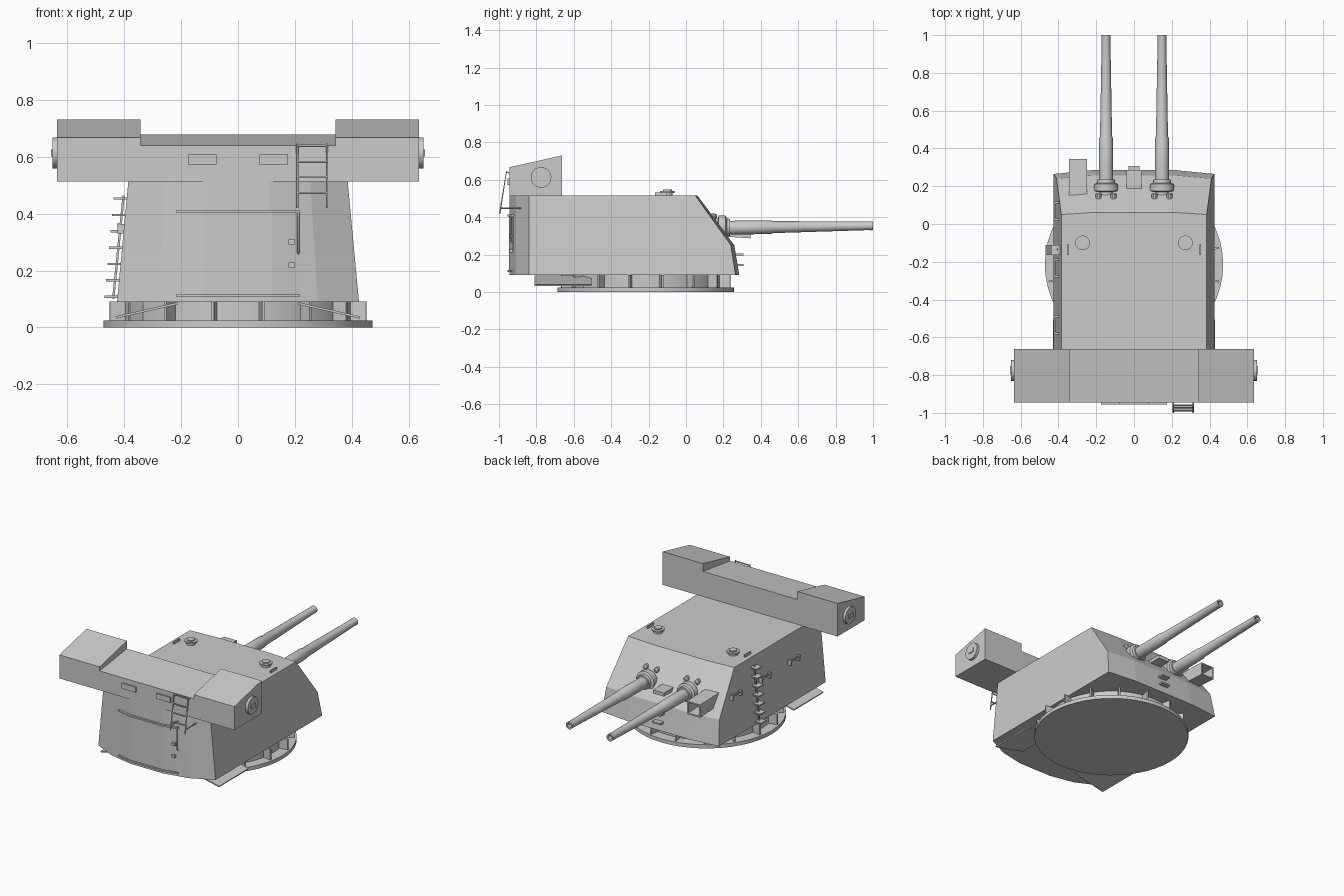
import bpy, bmesh
from math import pi, cos, sin, atan2
from mathutils import Vector, Euler

if "Cube" in bpy.data.objects:
    bpy.data.objects.remove(bpy.data.objects["Cube"])


def mesh_object(name, verts, faces):
    me = bpy.data.meshes.new(name)
    me.from_pydata(verts, [], faces)
    bm = bmesh.new()
    bm.from_mesh(me)
    bmesh.ops.recalc_face_normals(bm, faces=bm.faces)
    bm.to_mesh(me)
    bm.free()
    ob = bpy.data.objects.new(name, me)
    bpy.context.collection.objects.link(ob)
    return ob


def loft(name, rings):
    n = len(rings[0])
    verts = [p for r in rings for p in r]
    faces = [(k*n+i, k*n+(i+1) % n, (k+1)*n+(i+1) % n, (k+1)*n+i)
             for k in range(len(rings)-1) for i in range(n)]
    faces += [tuple(range(n)), tuple(range(len(verts)-n, len(verts)))]
    return mesh_object(name, verts, faces)


def box(name, x, y, z, rot=(0, 0, 0)):
    """Box from (min, max) ranges, rotated about its centre."""
    c = Vector((sum(x)/2, sum(y)/2, sum(z)/2))
    rings = [[(a-c.x, b-c.y, h-c.z) for a, b in
              ((x[0], y[0]), (x[1], y[0]), (x[1], y[1]), (x[0], y[1]))] for h in z]
    ob = loft(name, rings)
    ob.location, ob.rotation_euler = c, Euler(rot)
    return ob


def lathe(name, profile, loc, axis='Z', sides=24, smooth=True):
    """Spin (radius, height) pairs about an axis."""
    rings = [[(r*cos(2*pi*i/sides), r*sin(2*pi*i/sides), h) for i in range(sides)]
             for r, h in profile]
    ob = loft(name, rings)
    ob.location = loc
    ob.rotation_euler = {'Z': (0, 0, 0), 'Y': (-pi/2, 0, 0), 'X': (0, pi/2, 0)}[axis]
    if smooth:
        bpy.context.view_layer.objects.active = ob
        ob.select_set(True)
        bpy.ops.object.shade_smooth_by_angle(angle=0.6)
        ob.select_set(False)
    return ob


def bars(name, paths, r=0.004):
    """Set of round bars along polylines."""
    cu = bpy.data.curves.new(name, 'CURVE')
    cu.dimensions, cu.bevel_depth, cu.bevel_resolution = '3D', r, 1
    cu.use_fill_caps = True
    for path in paths:
        s = cu.splines.new('POLY')
        s.points.add(len(path)-1)
        for p, q in zip(s.points, path):
            p.co = (*q, 1)
    ob = bpy.data.objects.new(name, cu)
    bpy.context.collection.objects.link(ob)
    return ob


# Armoured gun house: flat sides, curved rear, two-stage sloping front
def hull_ring(z, w, y_edge, y_mid):
    s = w/0.425
    half = [(0.22*s, y_mid), (w, y_edge), (w, -0.84), (0.28*s, -0.91), (0.12*s, -0.943)]
    return [(x, y, z) for x, y in half] + [(-x, y, z) for x, y in reversed(half)]


loft("gun_house", [hull_ring(0.09, 0.425, 0.265, 0.285),
                   hull_ring(0.25, 0.41, 0.24, 0.258),
                   hull_ring(0.515, 0.385, 0.05, 0.062)])

# Turntable with radial brackets
CY = -0.215
lathe("turntable_plate", [(0.472, 0), (0.472, 0.024)], (0, CY, 0), sides=48)
lathe("turntable_drum", [(0.405, 0.02), (0.405, 0.095)], (0, CY, 0), sides=48)
for i in range(16):
    a = 2*pi*(i+0.5)/16
    x, y = 0.425*cos(a), CY+0.425*sin(a)
    box("turntable_bracket", (x-0.035, x+0.035), (y-0.005, y+0.005), (0.02, 0.092), (0, 0, a))

# Sloping flaps under the rear
for s in (-1, 1):
    box("under_flap", (s*0.32-0.112, s*0.32+0.112), (-0.81, -0.505), (0.056, 0.064),
        (0, s*atan2(0.05, 0.22), 0))

# Rangefinder: low middle and tall ends, all with sloping tops
RY = (-0.945, -0.663)
for name, x0, x1, zr, zf in (("rangefinder_middle", -0.342, 0.342, 0.64, 0.678),
                             ("rangefinder_end", -0.635, -0.342, 0.667, 0.73),
                             ("rangefinder_end", 0.342, 0.635, 0.667, 0.73)):
    loft(name, [[(x, RY[0], 0.513), (x, RY[1], 0.513), (x, RY[1], zf), (x, RY[0], zr)]
                for x in (x0, x1)])
for s in (-1, 1):
    lathe("rangefinder_cap", [(0.055, -0.012), (0.055, 0.012)], (s*0.64, -0.775, 0.613), 'X')
    box("rangefinder_lens", sorted((s*0.63, s*0.657)), (-0.797, -0.753), (0.60, 0.626))
    box("rear_window", (s*0.125-0.05, s*0.125+0.05), (-0.955, -0.94), (0.573, 0.608))

# Guns, collars and bolts, mirrored
for s in (-1, 1):
    x = s*0.148
    gun = lathe("gun_barrel", [(0.037, -0.06), (0.037, 0.1), (0.036, 0.255), (0.032, 0.265),
                               (0.023, 0.778), (0.024, 0.785), (0.024, 0.80),
                               (0.014, 0.80), (0.013, 0.74)], (x, 0.2, 0.343), 'Y')
    gun.rotation_euler.x += 0.014
    lathe("gun_collar", [(0.047, -0.07), (0.047, -0.03), (0.064, -0.025), (0.064, 0.012),
                         (0.048, 0.018), (0.046, 0.036)], (x, 0.2, 0.345), 'Y', 16)
    for d in (-0.04, 0.04):
        lathe("gun_port_bolt", [(0.016, -0.03), (0.016, 0.012), (0.008, 0.02)],
              (x+d, 0.145, 0.405), 'Y', 10)

# Sight hood with recessed opening, on the left of the front slope
def hood_ring(x0, x1, top, low, y):
    return [(x0, y, low), (x1, y, low), (x1, y, top), (x0, y, top)]


loft("sight_hood", [hood_ring(-0.345, -0.25, 0.378, 0.30, 0.15),
                    hood_ring(-0.345, -0.25, 0.372, 0.287, 0.345),
                    hood_ring(-0.337, -0.258, 0.364, 0.295, 0.345),
                    hood_ring(-0.337, -0.258, 0.364, 0.30, 0.25)])

# Shelf between the guns and steps below it
box("front_shelf", (-0.04, 0.04), (0.17, 0.285), (0.322, 0.345))
for z in (0.145, 0.2):
    box("front_step", (-0.03, 0.03), (0.25, 0.308), (z-0.005, z+0.005))

# Roof periscopes and guards
for s in (-1, 1):
    lathe("periscope", [(0.029, -0.01), (0.029, 0.014), (0.039, 0.015), (0.039, 0.024),
                        (0.024, 0.025), (0.024, 0.032)], (s*0.272, -0.1, 0.515), sides=16)
    box("roof_guard", (s*0.352-0.004, s*0.352+0.004), (-0.165, -0.105), (0.51, 0.531))


# Rear door wrapped on the curved wall, with lips and latches
def wrapped(name, w, off, z0, z1):
    out = [(-w, -0.922), (-0.12, -0.943), (0.12, -0.943), (w, -0.922)]
    plan = [(x, y-off) for x, y in out] + [(x, y+0.02) for x, y in reversed(out)]
    return loft(name, [[(x, y, z) for x, y in plan] for z in (z0, z1)])


wrapped("rear_door", 0.208, 0.004, 0.115, 0.405)
for z in (0.112, 0.408):
    wrapped("door_lip", 0.216, 0.012, z-0.005, z+0.005)
for z in (0.22, 0.3):
    box("door_latch", (0.178, 0.2), (-0.944, -0.92), (z-0.009, z+0.009))
bars("door_handrail", [[(0.212, -0.92, 0.26), (0.212, -0.935, 0.27),
                        (0.212, -0.935, 0.4), (0.212, -0.92, 0.41)]])

# Rear ladder leaning out from the rangefinder
paths = []
for x in (0.208, 0.313):
    paths.append([(x, -0.945, 0.635), (x, -0.96, 0.643), (x, -0.996, 0.42)])
    paths.append([(x, -0.99, 0.448), (x, -0.88, 0.448)])
for z in (0.64, 0.582, 0.528, 0.473):
    y = -0.996 + (z-0.42)/0.223*0.036
    paths.append([(0.208, y, z), (0.313, y, z)])
bars("rear_ladder", paths)

# Left side ladder following the sloping wall
def wall_x(z):
    return -0.425 + (z-0.09)*0.094


box("ladder_rail", (-0.424, -0.416), (-0.14, -0.13), (0.1, 0.465), (0, 0.1, 0))
for i in range(7):
    z = 0.108 + i*0.0575
    x = wall_x(z)
    box("ladder_rung", (x-0.046, x+0.01), (-0.163, -0.11), (z-0.004, z+0.004))

# Left side grab handles
for y in (0.068, -0.233, -0.535):
    z = 0.36
    x = wall_x(z)
    box("grab_handle", (x-0.025, x-0.017), (y-0.05, y+0.05), (z-0.005, z+0.005))
    for d in (-0.045, 0.045):
        box("grab_handle_foot", (x-0.023, x+0.01), (y+d-0.005, y+d+0.005), (z-0.03, z+0.004))
